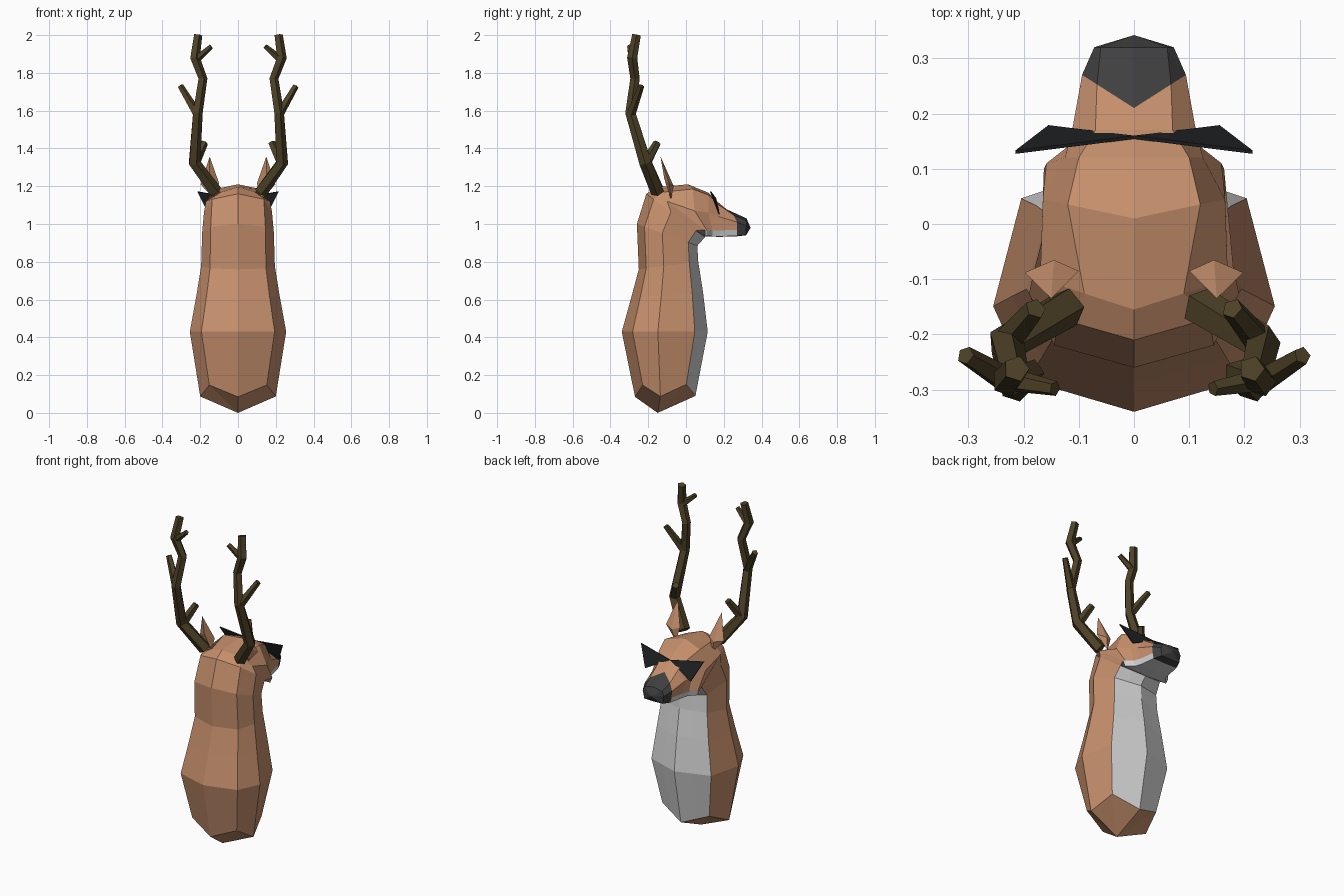
import bpy, bmesh, math
from mathutils import Vector

if "Cube" in bpy.data.objects:
    bpy.data.objects.remove(bpy.data.objects["Cube"])


def mat(name, c):
    m = bpy.data.materials.new(name)
    m.diffuse_color = (*c, 1)
    m.use_nodes = True
    m.node_tree.nodes["Principled BSDF"].inputs["Base Color"].default_value = m.diffuse_color
    return m


FUR = mat("brown fur", (0.56, 0.275, 0.15))
PALE = mat("pale grey fur", (0.66, 0.66, 0.66))
NOSE = mat("dark nose", (0.05, 0.05, 0.052))
BLACK = mat("black lens", (0.014, 0.016, 0.018))
HORN = mat("dark antler", (0.075, 0.053, 0.02))


def finish(bm, name, mats):
    bmesh.ops.remove_doubles(bm, verts=bm.verts, dist=0.0005)
    bmesh.ops.recalc_face_normals(bm, faces=bm.faces)
    me = bpy.data.meshes.new(name)
    bm.to_mesh(me)
    bm.free()
    for m in mats:
        me.materials.append(m)
    ob = bpy.data.objects.new(name, me)
    bpy.context.collection.objects.link(ob)
    return ob


def neck_ring(yb, zb, w, yf, zf, lift=0):
    """Half of an eight-sided ring, from nape to throat."""
    b, f = Vector((0, yb, zb)), Vector((0, yf, zf))
    c, x, up = b.lerp(f, .42), Vector((w, 0, 0)), Vector((0, 0, lift))
    jaw = c.lerp(f, .74) + .8 * x + up
    return [b, c.lerp(b, .7) + .76 * x + up, c + x, jaw, (jaw + f) / 2, f]


def head_ring(yt, zt, deck, side, ys, zs, yl, zl):
    """Half of a boxy muzzle section, from brow to chin."""
    dy = (ys - yt) * deck / side
    return [Vector(p) for p in (
        (0, yt, zt), (deck, yt + dy, zt - .012 - .5 * dy), (side, ys, zs),
        (side * .96, yl, zl + .034), (side * .88, yl, zl + .002), (0, yl, zl))]


# Neck and head: one loft that climbs the neck and tilts into the muzzle
rings = [neck_ring(*r) for r in (
    (-.27, .085, .20, .05, .09, .062),
    (-.34, .43, .255, .115, .43),
    (-.29, .61, .22, .09, .64),
    (-.25, .76, .195, .065, .80),
    (-.26, 1.0, .19, .06, .885),
    (-.21, 1.16, .18, .10, .93))]
NOSE_START = len(rings) + 4
rings += [head_ring(*r) for r in (
    (-.155, 1.195, .09, .17, -.10, 1.12, .10, .935),
    (.01, 1.21, .12, .165, .045, 1.07, .11, .934),
    (.12, 1.165, .10, .125, .12, 1.06, .14, .933),
    (.17, 1.115, .07, .112, .17, 1.04, .18, .932),
    (.21, 1.08, .067, .094, .27, 1.01, .27, .935),
    (.32, 1.03, .06, .072, .32, .99, .318, .94))]

bm = bmesh.new()
loops = []
for half in rings:
    other = [Vector((-p.x, p.y, p.z)) for p in half[-2:0:-1]]
    loops.append([bm.verts.new(p) for p in half + other])
n = len(loops[0])
for i in range(len(loops) - 1):
    for j in range(n):
        k = (j + 1) % n
        f = bm.faces.new((loops[i][j], loops[i][k], loops[i + 1][k], loops[i + 1][j]))
        if i >= NOSE_START:
            f.material_index = 2
        elif 3 <= j <= 6:                     # pale throat and jaw
            f.material_index = 1
for loop, tip, m in ((loops[0], (0, -.15, 0), 0), (loops[-1], (0, .342, .98), 2)):
    t = bm.verts.new(tip)
    for j in range(n):
        bm.faces.new((loop[j], loop[(j + 1) % n], t)).material_index = m
finish(bm, "head_and_neck", [FUR, PALE, NOSE])


def tube(bm, pts, radii, sides=5):
    """Faceted tube with closed ends along a path."""
    pts = [Vector(p) for p in pts]
    prev = None
    for i, (p, r) in enumerate(zip(pts, radii)):
        d = (pts[min(i + 1, len(pts) - 1)] - pts[max(i - 1, 0)]).normalized()
        u = Vector((0, 1, 0)).cross(d).normalized()
        v = d.cross(u)
        ring = [bm.verts.new(p + r * (math.cos(a) * u + math.sin(a) * v))
                for a in (2 * math.pi * k / sides for k in range(sides))]
        if prev:
            for k in range(sides):
                q = (k + 1) % sides
                bm.faces.new((prev[k], prev[q], ring[q], ring[k]))
        if i in (0, len(pts) - 1):
            bm.faces.new(ring)
        prev = ring


for s, side in ((1, "right"), (-1, "left")):
    def mx(pts):
        return [(s * x, y, z) for x, y, z in pts]

    # Antler: main beam and three tines
    bm = bmesh.new()
    tube(bm, mx([(.12, -.15, 1.17), (.232, -.215, 1.325), (.215, -.295, 1.59),
                 (.188, -.27, 1.77), (.23, -.285, 1.88), (.213, -.262, 2.0)]),
         [.037, .034, .028, .026, .028, .024])
    tube(bm, mx([(.23, -.215, 1.32), (.178, -.153, 1.43)]), [.028, .02])
    tube(bm, mx([(.215, -.293, 1.58), (.305, -.238, 1.73)]), [.026, .017])
    tube(bm, mx([(.225, -.282, 1.87), (.143, -.298, 1.94)]), [.022, .014])
    finish(bm, "antler_" + side, [HORN])

    # Ear: leaf with four-cornered middle
    bm = bmesh.new()
    mid = [bm.verts.new(p) for p in mx([(.10, -.085, 1.215), (.145, -.065, 1.2),
                                        (.198, -.088, 1.21), (.15, -.115, 1.24)])]
    for tip in mx([(.15, -.135, 1.357), (.125, -.08, 1.13)]):
        t = bm.verts.new(tip)
        for k in range(4):
            bm.faces.new((mid[k], mid[(k + 1) % 4], t))
    finish(bm, "ear_" + side, [FUR])

    # Lens: thin triangle meeting its twin over the nose bridge
    bm = bmesh.new()
    tri = [Vector(p) for p in mx([(0, .157, 1.135), (.215, .130, 1.172), (.155, .176, 1.05)])]
    off = Vector((0, .003, .001))
    a = [bm.verts.new(p + off) for p in tri]
    b = [bm.verts.new(p - off) for p in tri]
    bm.faces.new(a)
    bm.faces.new(b)
    for k in range(3):
        q = (k + 1) % 3
        bm.faces.new((a[k], a[q], b[q], b[k]))
    finish(bm, "lens_" + side, [BLACK])
